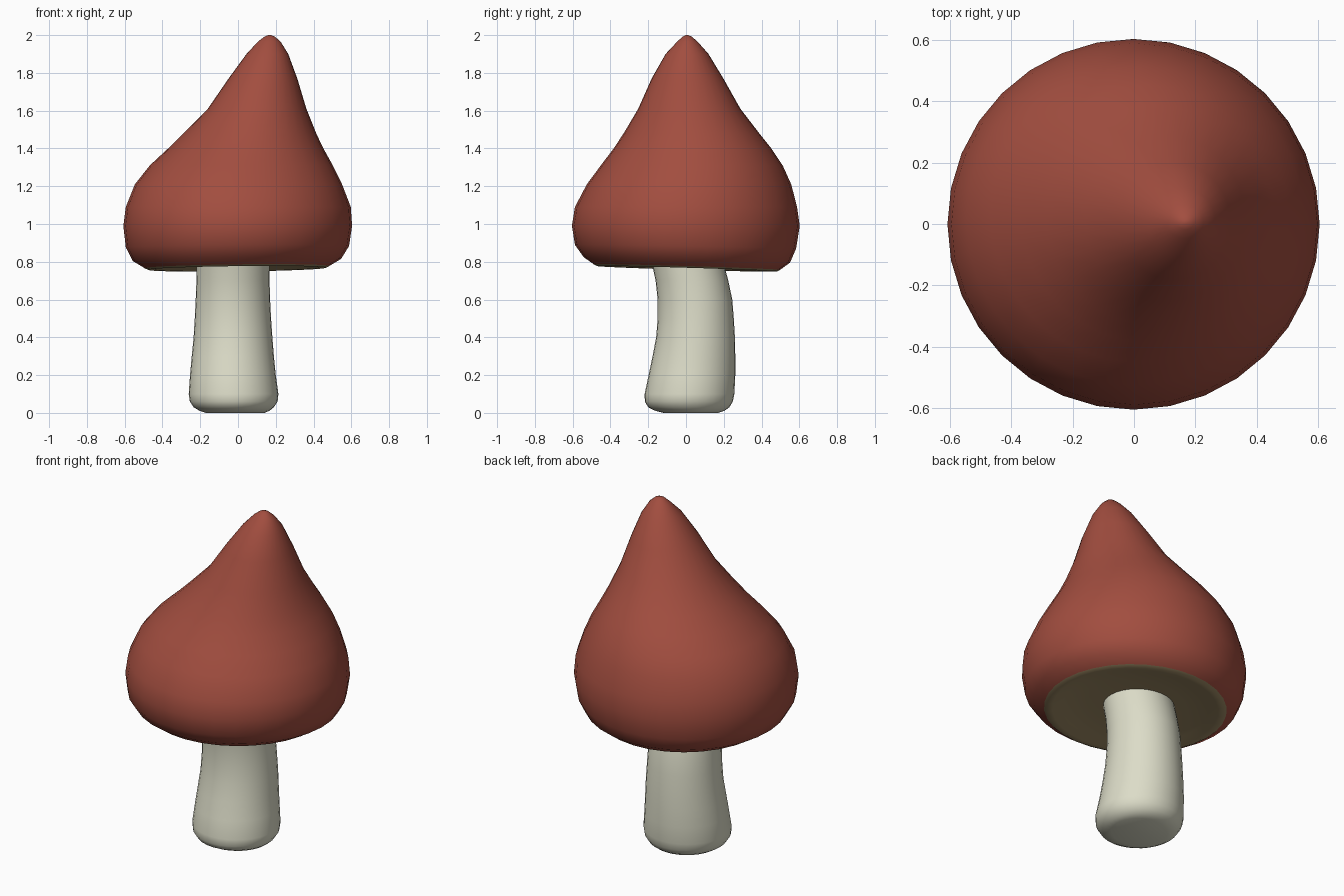
import bpy, bmesh, math

SIDES = 32


def material(name, color):
    m = bpy.data.materials.new(name)
    m.diffuse_color = (*color, 1)
    return m


def loft(name, rows, mat, close_start=True, close_end=True, tilt=0.0):
    """Skin elliptical rings given as (z, x_min, x_max, y_min, y_max), bottom or top first."""
    bm = bmesh.new()
    rings = []
    for z, x0, x1, y0, y1 in rows:
        ring = []
        # lean the lower rings towards the back left
        w = tilt * min(1, max(0, (1.0 - z) / 0.22))
        for i in range(SIDES):
            a = math.tau * i / SIDES
            x = (x0 + x1) / 2 + (x1 - x0) / 2 * math.cos(a)
            y = (y0 + y1) / 2 + (y1 - y0) / 2 * math.sin(a)
            ring.append(bm.verts.new((x, y, z + w * (0.4 * x - y))))
        rings.append(ring)
    for a, b in zip(rings, rings[1:]):
        for i in range(SIDES):
            j = (i + 1) % SIDES
            bm.faces.new((a[i], a[j], b[j], b[i]))
    if close_start:
        bm.faces.new(rings[0][::-1])
    if close_end:
        bm.faces.new(rings[-1])
    bmesh.ops.recalc_face_normals(bm, faces=bm.faces)
    # open skins: make sure the first side faces outwards / downwards
    bm.faces.ensure_lookup_table()
    f = bm.faces[0]
    c = f.calc_center_median()
    if f.normal.x * c.x + f.normal.y * c.y - f.normal.z * 0.1 < 0:
        bmesh.ops.reverse_faces(bm, faces=bm.faces)
    mesh = bpy.data.meshes.new(name)
    bm.to_mesh(mesh)
    bm.free()
    mesh.materials.append(mat)
    obj = bpy.data.objects.new(name, mesh)
    bpy.context.collection.objects.link(obj)
    bpy.ops.object.select_all(action='DESELECT')
    obj.select_set(True)
    bpy.context.view_layer.objects.active = obj
    bpy.ops.object.shade_smooth_by_angle(angle=math.radians(50))
    return obj


red = material("cap_red", (0.36, 0.075, 0.05))
beige = material("gill_beige", (0.35, 0.26, 0.13))
cream = material("stem_cream", (0.72, 0.72, 0.58))

# Pointed, leaning cap
loft("cap", [
    (0.77, -0.49, 0.48, -0.485, 0.495),
    (0.81, -0.557, 0.546, -0.541, 0.551),
    (0.88, -0.594, 0.588, -0.588, 0.583),
    (0.99, -0.607, 0.604, -0.604, 0.602),
    (1.09, -0.594, 0.597, -0.588, 0.588),
    (1.21, -0.546, 0.551, -0.525, 0.557),
    (1.31, -0.467, 0.502, -0.451, 0.512),
    (1.40, -0.37, 0.452, -0.383, 0.452),
    (1.48, -0.288, 0.414, -0.33, 0.388),
    (1.61, -0.16, 0.362, -0.253, 0.288),
    (1.77, -0.05, 0.314, -0.182, 0.198),
    (1.90, 0.045, 0.266, -0.108, 0.119),
    (1.965, 0.105, 0.226, -0.047, 0.062),
    (1.992, 0.14, 0.195, -0.018, 0.03),
    (2.0, 0.16, 0.175, 0.0, 0.012),
], red, close_start=False, tilt=0.03)

# Shallow hollow underside with a rounded lip
loft("cap_underside", [
    (0.772, -0.495, 0.485, -0.49, 0.50),
    (0.763, -0.475, 0.465, -0.47, 0.48),
    (0.765, -0.45, 0.44, -0.445, 0.455),
    (0.778, -0.40, 0.39, -0.39, 0.40),
    (0.792, -0.27, 0.26, -0.25, 0.27),
    (0.795, -0.12, 0.11, -0.10, 0.12),
], beige, close_start=False, tilt=0.03)

# Bent stem with a rounded foot
loft("stem", [
    (0.005, -0.17, 0.14, -0.12, 0.17),
    (0.012, -0.205, 0.168, -0.165, 0.205),
    (0.03, -0.235, 0.19, -0.20, 0.23),
    (0.06, -0.255, 0.21, -0.218, 0.248),
    (0.10, -0.261, 0.214, -0.219, 0.256),
    (0.20, -0.254, 0.20, -0.198, 0.261),
    (0.30, -0.245, 0.19, -0.177, 0.261),
    (0.40, -0.235, 0.182, -0.158, 0.259),
    (0.50, -0.229, 0.175, -0.15, 0.253),
    (0.60, -0.224, 0.17, -0.15, 0.245),
    (0.70, -0.22, 0.167, -0.161, 0.224),
    (0.80, -0.218, 0.166, -0.182, 0.197),
], cream)

# Settle the foot exactly on the ground
for v in bpy.data.objects["stem"].data.vertices:
    if v.co.z < 0.008:
        v.co.z = 0.0
